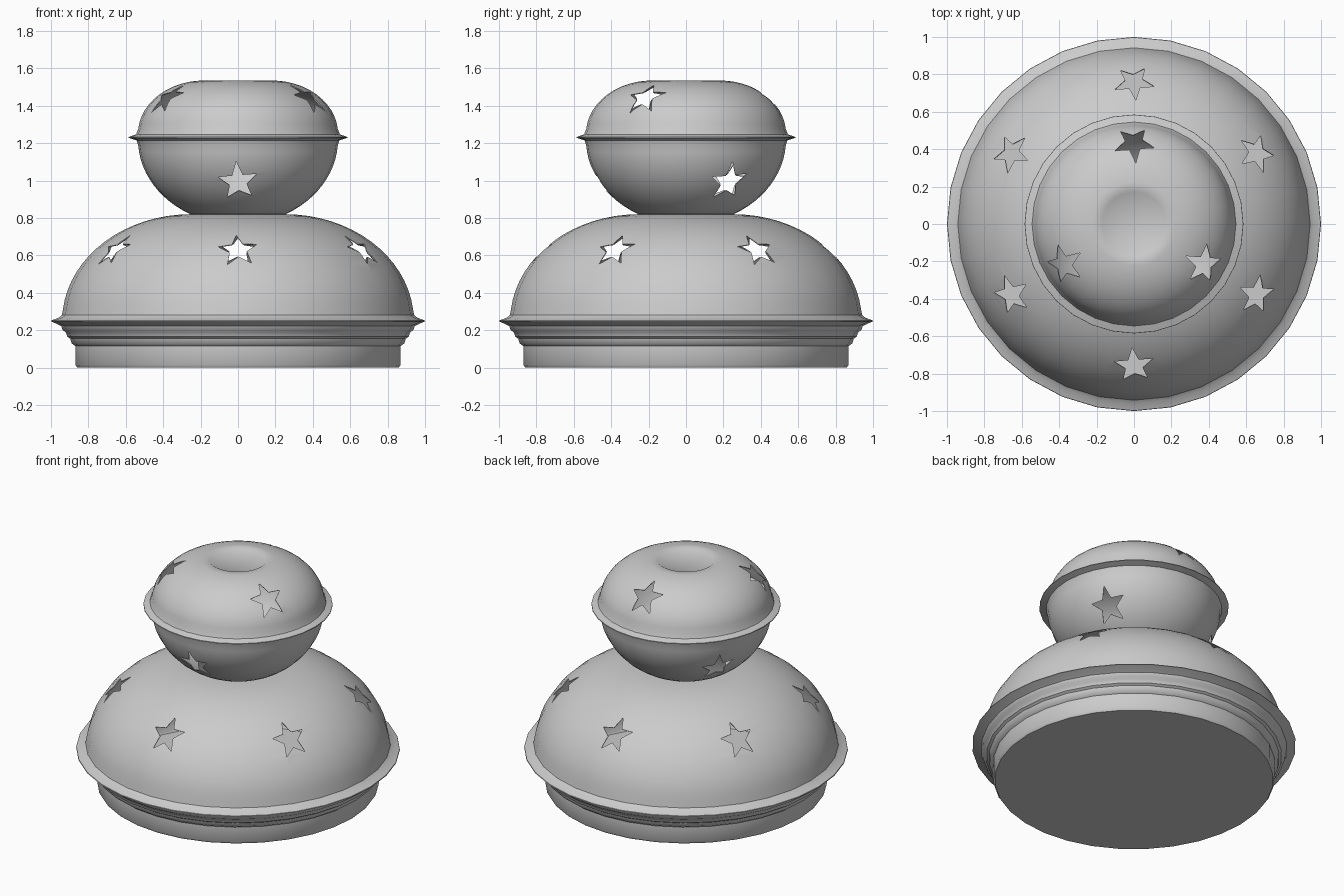
import bpy, bmesh, math
from mathutils import Matrix, Vector

if "Cube" in bpy.data.objects:
    bpy.data.objects.remove(bpy.data.objects["Cube"])

SIDES = 32


def arc(flat, a, zc, b, t0, t1, n):
    """Elliptical piece of the profile, angles in degrees."""
    pts = []
    for i in range(n + 1):
        t = math.radians(t0 + (t1 - t0) * i / n)
        pts.append((flat + a * math.cos(t), zc + b * math.sin(t)))
    return pts


def lathe(name, profile):
    bm = bmesh.new()
    rings = []
    for r, z in profile:
        if r < 1e-5:
            rings.append([bm.verts.new((0, 0, z))])
        else:
            rings.append([bm.verts.new((r * math.cos(math.tau * i / SIDES),
                                        r * math.sin(math.tau * i / SIDES), z))
                          for i in range(SIDES)])
    for a, b in zip(rings, rings[1:]):
        for i in range(SIDES):
            j = (i + 1) % SIDES
            if len(a) == 1:
                bm.faces.new((a[0], b[j], b[i]))
            elif len(b) == 1:
                bm.faces.new((a[i], a[j], b[0]))
            else:
                bm.faces.new((a[i], a[j], b[j], b[i]))
    bmesh.ops.recalc_face_normals(bm, faces=bm.faces)
    me = bpy.data.meshes.new(name)
    bm.to_mesh(me)
    bm.free()
    ob = bpy.data.objects.new(name, me)
    bpy.context.collection.objects.link(ob)
    return ob


def add_star(bm, angle, r, z, tilt):
    """Star prism pointing outwards at an angle around z, tilted up by tilt."""
    az, el = math.radians(angle), math.radians(tilt)
    out = Vector((math.cos(az) * math.cos(el), math.sin(az) * math.cos(el), math.sin(el)))
    side = Vector((-math.sin(az), math.cos(az), 0))
    up = out.cross(side)
    centre = Vector((r * math.cos(az), r * math.sin(az), z))
    loops = []
    for depth in (-0.11, 0.11):
        loop = []
        for i in range(10):
            rad = 0.048 if i % 2 else 0.11
            t = math.radians(95 + 36 * i)
            p = centre + side * rad * math.cos(t) + up * rad * 1.13 * math.sin(t) + out * depth
            loop.append(bm.verts.new(p))
        loops.append(loop)
    lo, hi = loops
    bm.faces.new(lo[::-1])
    bm.faces.new(hi)
    for i in range(10):
        j = (i + 1) % 10
        bm.faces.new((lo[i], lo[j], hi[j], hi[i]))


# Lantern body: stepped foot, big dome, small globe with rims, flat cap
profile = [(0, 0), (0.86, 0), (0.87, 0.015), (0.87, 0.115), (0.89, 0.13), (0.897, 0.155),
           (0.913, 0.165), (0.92, 0.188), (0.937, 0.20), (0.945, 0.222),
           (0.965, 0.232), (1.0, 0.247), (0.998, 0.252), (0.96, 0.266), (0.942, 0.28)]
profile += arc(0.25, 0.69, 0.25, 0.57, 6, 90, 16)
profile += arc(0, 0.535, 1.22, 0.455, -61, -4, 12)
profile += [(0.543, 1.215), (0.585, 1.228), (0.584, 1.233), (0.545, 1.247)]
profile += arc(0.18, 0.355, 1.25, 0.285, 5, 90, 12)
profile += [(0.17, 1.528), (0, 1.528)]
body = lathe("lantern_body", profile)

# Star-shaped cutouts
bm = bmesh.new()
for k in range(6):
    add_star(bm, 90 + 60 * k, 0.765, 0.635, 45)
for k in range(3):
    add_star(bm, 90 + 120 * k, 0.425, 1.435, 46)
    add_star(bm, 30 + 120 * k, 0.445, 1.0, -35)
bmesh.ops.recalc_face_normals(bm, faces=bm.faces)
me = bpy.data.meshes.new("star_cutters")
bm.to_mesh(me)
bm.free()
cutters = bpy.data.objects.new("star_cutters", me)
bpy.context.collection.objects.link(cutters)
cutters.hide_render = True

# Thin shell with the stars cut through
bpy.context.view_layer.objects.active = body
body.select_set(True)
shell = body.modifiers.new("shell", 'SOLIDIFY')
shell.thickness = 0.005
shell.offset = -1
cut = body.modifiers.new("stars", 'BOOLEAN')
cut.operation = 'DIFFERENCE'
cut.solver = 'EXACT'
cut.object = cutters
bpy.ops.object.modifier_apply(modifier="shell")
bpy.ops.object.modifier_apply(modifier="stars")
bpy.data.objects.remove(cutters)
bpy.ops.object.shade_smooth_by_angle(angle=math.radians(40))
